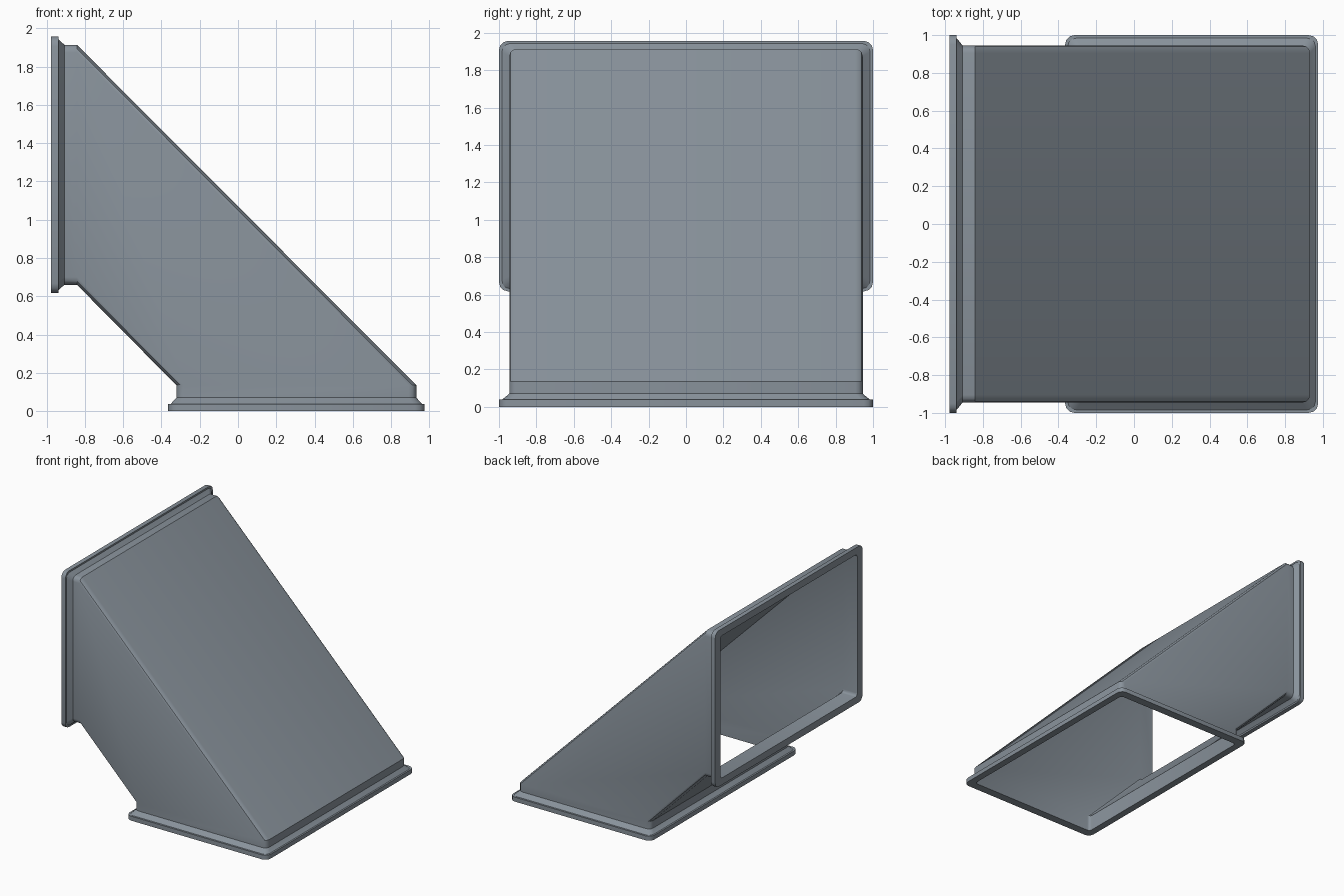
import bpy, bmesh, math
from mathutils import Vector

if "Cube" in bpy.data.objects:
    bpy.data.objects.remove(bpy.data.objects["Cube"])

SEG = 3                       # segments per rounded corner
CX, CZ = 0.305, 1.287         # centres of the bottom and side openings
SIDE_X = -0.977               # plane of the side opening


def rounded_rect(hu, hv, r):
    pts = []
    for i, (su, sv) in enumerate(((1, 1), (-1, 1), (-1, -1), (1, -1))):
        for k in range(SEG + 1):
            a = math.radians(90 * i + 90 * k / SEG)
            pts.append((su * (hu - r) + r * math.cos(a),
                        sv * (hv - r) + r * math.sin(a)))
    return pts


def bottom(d, hu, hv, r):     # section lying flat, d above the ground
    return [Vector((CX + u, v, d)) for u, v in rounded_rect(hu, hv, r)]


def side(d, hu, hv, r):       # section standing upright, d in from the side
    return [Vector((SIDE_X + d, v, CZ + u)) for u, v in rounded_rect(hu, hv, r)]


# Outer profile of one end: depth, half width, half length, corner radius
outer = [(0, 0.67, 1.0, 0.05), (0.038, 0.67, 1.0, 0.05),
         (0.038, 0.656, 0.984, 0.045),
         (0.07, 0.627, 0.945, 0.04), (0.135, 0.627, 0.945, 0.04)]
# Inner wall of one end
inner = [(0.135, 0.61, 0.928, 0.025), (0, 0.61, 0.928, 0.025)]

# Closed loop of sections: up the outside, back down the inside
rings = [bottom(*s) for s in outer] + [side(*s) for s in reversed(outer)]
rings += [side(*s) for s in reversed(inner)] + [bottom(*s) for s in inner]

# Hollow duct elbow with a flange on each opening
bm = bmesh.new()
loops = [[bm.verts.new(p) for p in ring] for ring in rings]
n = len(loops[0])
for i, a in enumerate(loops):
    b = loops[(i + 1) % len(loops)]
    for j in range(n):
        k = (j + 1) % n
        bm.faces.new((a[j], a[k], b[k], b[j]))
bmesh.ops.recalc_face_normals(bm, faces=bm.faces)
mesh = bpy.data.meshes.new("duct_elbow")
bm.to_mesh(mesh)
bm.free()
duct = bpy.data.objects.new("duct_elbow", mesh)
bpy.context.collection.objects.link(duct)

# Dark blue-grey painted metal
paint = bpy.data.materials.new("blue_grey_metal")
paint.diffuse_color = (0.25, 0.29, 0.33, 1)
paint.use_nodes = True
paint.node_tree.nodes["Principled BSDF"].inputs["Base Color"].default_value = paint.diffuse_color
mesh.materials.append(paint)

bpy.context.view_layer.objects.active = duct
duct.select_set(True)
bpy.ops.object.shade_smooth_by_angle(angle=math.radians(30.5))
